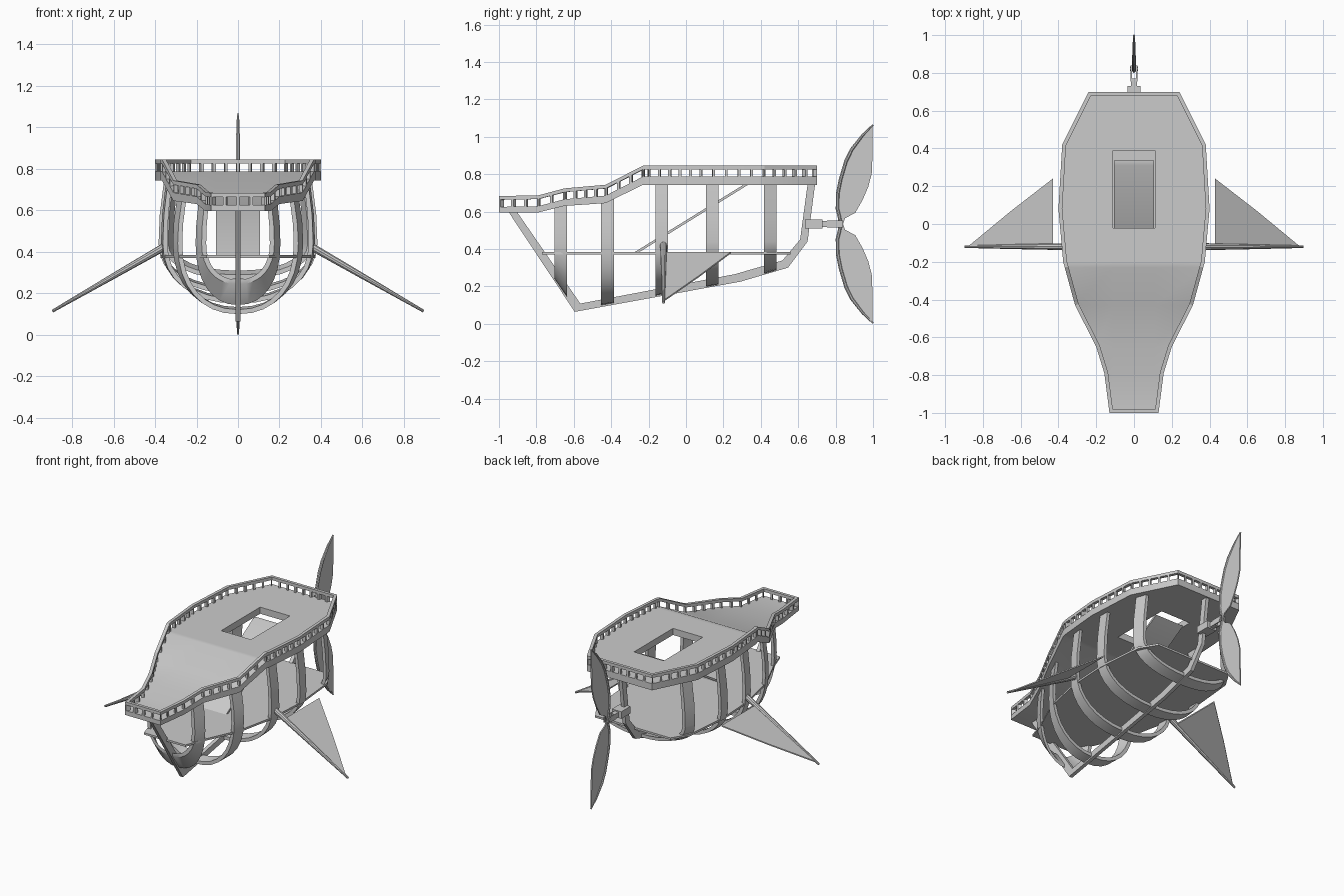
import bpy, bmesh, math
from mathutils import Vector

if "Cube" in bpy.data.objects:
    bpy.data.objects.remove(bpy.data.objects["Cube"])


def finish(name, bm, angle=35):
    bmesh.ops.recalc_face_normals(bm, faces=bm.faces)
    me = bpy.data.meshes.new(name)
    bm.to_mesh(me)
    bm.free()
    ob = bpy.data.objects.new(name, me)
    bpy.context.collection.objects.link(ob)
    bpy.ops.object.select_all(action='DESELECT')
    ob.select_set(True)
    bpy.context.view_layer.objects.active = ob
    bpy.ops.object.shade_smooth_by_angle(angle=math.radians(angle))
    return ob


def loft(bm, rings, closed=False):
    """Skin equal-sized rings of points; cap the ends unless closed."""
    vs = [[bm.verts.new(p) for p in r] for r in rings]
    n = len(vs[0])
    for i in range(len(vs) if closed else len(vs) - 1):
        a, b = vs[i], vs[(i + 1) % len(vs)]
        for j in range(n):
            bm.faces.new((a[j], a[(j + 1) % n], b[(j + 1) % n], b[j]))
    if not closed:
        bm.faces.new(vs[0])
        bm.faces.new(vs[-1])


def box(bm, x0, x1, y0, y1, z0, z1):
    loft(bm, [[(x, y0, z0), (x, y1, z0), (x, y1, z1), (x, y0, z1)] for x in (x0, x1)])


def lerp(table, y):
    for (a, va), (b, vb) in zip(table, table[1:]):
        if y <= b:
            return va + (vb - va) * max(0, (y - a) / (b - a))
    return table[-1][1]


def rod(bm, path, radii, n=10):
    rings = []
    for i, p in enumerate(path):
        d = (path[min(i + 1, len(path) - 1)] - path[max(i - 1, 0)]).normalized()
        u = d.cross(Vector((0.3, 1, 0.1))).normalized()
        v = d.cross(u)
        rings.append([p + radii[i] * (math.cos(a) * u + math.sin(a) * v)
                      for a in (2 * math.pi * k / n for k in range(n))])
    loft(bm, rings)


# Deck stations: half width and bottom height along y
WIDTH = [(-1, .13), (-.79, .157), (-.65, .20), (-.43, .312), (-.2, .375), (.08, .40), (.42, .38), (.70, .24)]
BOTTOM = [(-1, .595), (-.79, .595), (-.65, .63), (-.43, .645), (-.23, .743), (.7, .743)]
THICK = [(-1, .03), (-.65, .036), (-.23, .044), (.7, .044)]
top = lambda y: lerp(BOTTOM, y) + lerp(THICK, y)
rail = lambda y: top(y) + .058

# Main deck with stair hatch
bm = bmesh.new()
ys = sorted({y for y, _ in WIDTH} | {-.23, -.02, .39})
grid = [[bm.verts.new((x, y, top(y))) for x in (-lerp(WIDTH, y), -.11, .11, lerp(WIDTH, y))] for y in ys]
for i in range(len(ys) - 1):
    for j in range(3):
        if j == 1 and -.03 < ys[i] < .38:
            continue
        bm.faces.new((grid[i][j], grid[i][j + 1], grid[i + 1][j + 1], grid[i + 1][j]))
ext = bmesh.ops.extrude_face_region(bm, geom=bm.faces[:], use_keep_orig=True)
for v in ext['geom']:
    if isinstance(v, bmesh.types.BMVert):
        v.co.z -= lerp(THICK, v.co.y)
finish("deck", bm)

# Railing: top rail loop and posts
ry = sorted({y for y, _ in WIDTH} | {-.23})
outline = [Vector((lerp(WIDTH, y), y)) for y in ry]
outline += [Vector((-p.x, p.y)) for p in reversed(outline)]
N = len(outline)
inset = []
for i, p in enumerate(outline):
    d1 = (p - outline[i - 1]).normalized()
    d2 = (outline[(i + 1) % N] - p).normalized()
    n1, n2 = Vector((-d1.y, d1.x)), Vector((-d2.y, d2.x))
    inset.append(p + (n1 + n2) * .02 / (1 + n1.dot(n2)))
bm = bmesh.new()
loft(bm, [[(*o, rail(o.y) - .02), (*o, rail(o.y)), (*q, rail(o.y)), (*q, rail(o.y) - .02)]
          for o, q in zip(outline, inset)], closed=True)
finish("top_rail", bm, 20)
bm = bmesh.new()
for i in range(N):
    a, b, c, d = outline[i], outline[(i + 1) % N], inset[i], inset[(i + 1) % N]
    length = (b - a).length
    count = max(1, round(length / .062))
    for k in range(count):
        rings = []
        for s in (-.007, .007):
            t = min(1, max(0, k / count + s / length))
            o, q = a.lerp(b, t), c.lerp(d, t)
            rings.append([(*o, top(o.y) - .004), (*o, rail(o.y) - .016),
                          (*q, rail(o.y) - .016), (*q, top(o.y) - .004)])
        loft(bm, rings)
finish("rail_posts", bm, 20)

# Hull ribs follow one hull shape
HULL = [(-.94, .11), (-.705, .175), (-.635, .205), (-.42, .307), (-.13, .37), (.14, .385), (.45, .355), (.6, .26)]
KEEL = [(-.94, .59), (-.59, .075), (.29, .23), (.545, .305), (.65, .44)]


def section(y, t):
    w, k, zt, zc = lerp(HULL, y) - t, lerp(KEEL, y) + t, lerp(BOTTOM, y) + .005, .44
    half = [(w * .93, zt), (w * .985, zc + (zt - zc) * .45)]
    for i in range(9):
        a = math.pi / 2 * i / 8
        half.append((w * math.cos(a) ** .9 if i < 8 else 0, zc - (zc - k) * math.sin(a) ** .9))
    return [Vector((x, y, z)) for x, z in half + [(-x, z) for x, z in half[-2::-1]]]


for n, y in enumerate((-.67, -.42, -.13, .14, .45)):
    bm = bmesh.new()
    f, b = y - .034, y + .034
    loft(bm, list(zip(section(f, 0), section(b, 0), section(b, .022), section(f, .022))))
    finish(f"rib_{n + 1}", bm)

# Keel, stem and sternpost
outer = [(-.95, .6), (-.595, .064), (.29, .225), (.545, .30), (.65, .44), (.69, .745)]
inner = [(-.905, .6), (-.565, .108), (.26, .265), (.515, .338), (.61, .45), (.65, .745)]
bm = bmesh.new()
loft(bm, [[(-.012, *o), (.012, *o), (.012, *i), (-.012, *i)] for o, i in zip(outer, inner)])
finish("keel", bm, 20)

# Lower floor
bm = bmesh.new()
half = [(y, lerp(HULL, y) * .97) for y in (-.77, -.635, -.42, -.13, .14, .45, .56)]
pts = [(w, y) for y, w in half] + [(-w, y) for y, w in reversed(half)]
loft(bm, [[(x, y, z) for x, y in pts] for z in (.37, .383)])
finish("lower_floor", bm)

# Ramp from lower floor to hatch
bm = bmesh.new()
loft(bm, [[(x, -.28, .38), (x, -.255, .38), (x, .335, .745), (x, .31, .745)] for x in (-.105, .105)])
finish("ramp", bm)

# Side wings: spar and sail
wing_z = lambda x: .415 - (x - .37) * .575
for s, side in ((1, "right"), (-1, "left")):
    bm = bmesh.new()
    rod(bm, [Vector((s * x, -.12, wing_z(x))) for x in (.355, .6, .895)], [.019, .014, .007])
    finish(f"wing_spar_{side}", bm)
    bm = bmesh.new()
    sail = [(.43, -.12), (.43, .24), (.65, .07), (.88, -.12)]
    loft(bm, [[(s * x, y, wing_z(x) + h) for x, y in sail] for h in (-.004, .004)])
    finish(f"wing_sail_{side}", bm)

# Tail mount and fork
bm = bmesh.new()
box(bm, -.035, .035, .635, .73, .51, .557)
box(bm, -.015, .015, .73, .77, .518, .55)
for s in (-1, 1):
    box(bm, s * .011, s * .018, .755, .84, .515, .552)
rod(bm, [Vector((-.022, .822, .5335)), Vector((.022, .822, .5335))], [.012, .012])
finish("tail_mount", bm)

# Two tail fins, each a thin blade with a thick leading spar
lead = [(.822, 0), (.815, .04), (.805, .08), (.806, .16), (.822, .24), (.85, .335), (.882, .40), (.94, .475), (.995, .53)]
trail = [(.84, 0), (.85, .03), (.905, .06), (.945, .13), (.975, .20), (.993, .27), (.996, .34), (.997, .43), (.998, .52)]
for s, side in ((1, "upper"), (-1, "lower")):
    bm = bmesh.new()
    P = lambda x, p: (x, p[0], .5335 + s * p[1])
    loft(bm, [[P(-.004, a), P(.004, a), P(.004, b), P(-.004, b)] for a, b in zip(lead, trail)])
    finish(f"tail_blade_{side}", bm)
    bm = bmesh.new()
    rod(bm, [Vector((0, y + .005, .5335 + s * z)) for y, z in lead],
        [.01] * 7 + [.008, .005], 8)
    finish(f"tail_spar_{side}", bm)
